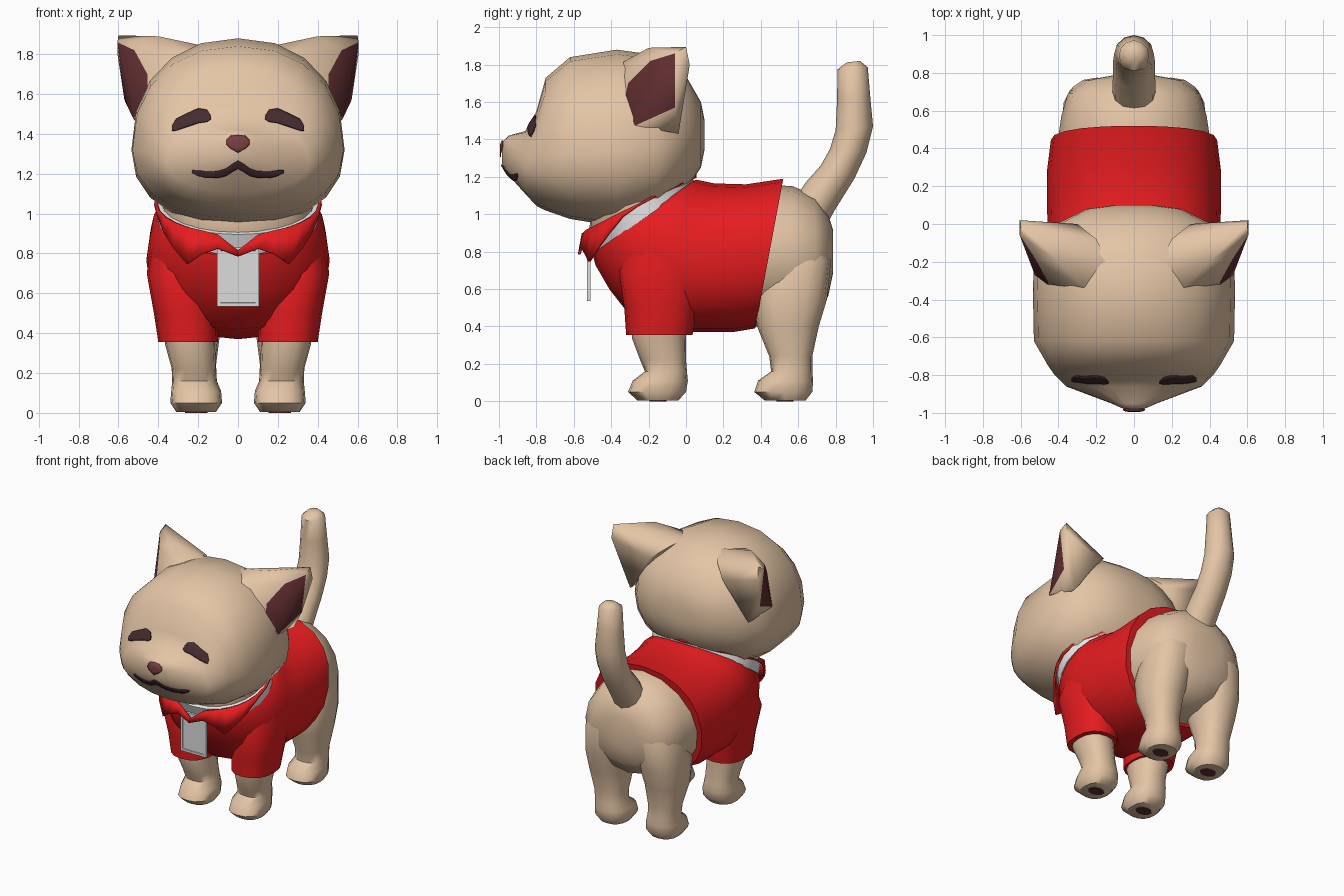
import bpy, bmesh, math
from mathutils import Vector
from mathutils.bvhtree import BVHTree


def material(name, r, g, b):
    m = bpy.data.materials.new(name)
    m.diffuse_color = (r, g, b, 1)
    return m


TAN = material("tan fur", 0.78, 0.56, 0.38)
RED = material("red cloth", 0.80, 0.012, 0.014)
WHITE = material("white cloth", 0.82, 0.82, 0.82)
GREY = material("grey badge", 0.72, 0.72, 0.72)
INNER = material("inner ear brown", 0.12, 0.027, 0.03)
NOSE = material("nose pink", 0.19, 0.05, 0.055)
DARK = material("dark brown", 0.06, 0.025, 0.03)


def finish(name, bm, mats, angle=50):
    bmesh.ops.recalc_face_normals(bm, faces=bm.faces)
    me = bpy.data.meshes.new(name)
    bm.to_mesh(me)
    bm.free()
    for m in mats:
        me.materials.append(m)
    for p in me.polygons:
        p.use_smooth = True
    me.set_sharp_from_angle(angle=math.radians(angle))
    ob = bpy.data.objects.new(name, me)
    bpy.context.collection.objects.link(ob)
    return ob


def solidify(ob, t):
    mod = ob.modifiers.new("thickness", "SOLIDIFY")
    mod.thickness = t
    mod.offset = 0


def ring_point(a, b, hw, ang, cx=0, wide=0.5, p=1.0):
    """Point of a rounded section running from a to b, both (y, z)."""
    a, b = Vector(a), Vector(b)
    m = a.lerp(b, wide)
    c, s = math.cos(ang), math.sin(ang)
    k = abs(c) ** p
    q = m + ((a if c > 0 else b) - m) * k
    return Vector((cx + hw * math.copysign(abs(s) ** p, s), q.x, q.y))


def loft(name, rings, mat, n=16, caps=True, p=1.0):
    """rings: (a, b, half width, centre x, widest fraction)"""
    bm = bmesh.new()
    rows = []
    for r in rings:
        a, b, hw = r[:3]
        cx = r[3] if len(r) > 3 else 0
        wide = r[4] if len(r) > 4 else 0.5
        rows.append([bm.verts.new(ring_point(a, b, hw, 2 * math.pi * i / n, cx, wide, p))
                     for i in range(n)])
    for u, v in zip(rows, rows[1:]):
        for i in range(n):
            j = (i + 1) % n
            bm.faces.new((u[i], u[j], v[j], v[i]))
    if caps:
        bm.faces.new(rows[0])
        bm.faces.new(rows[-1])
    return finish(name, bm, [mat])


# head: sections along y (y, bottom, top, half width, widest height)
HEAD = [(-0.985, 1.27, 1.385, 0.04, 1.35), (-0.95, 1.21, 1.42, 0.12, 1.31),
        (-0.86, 1.11, 1.445, 0.36, 1.26), (-0.80, 1.045, 1.55, 0.42, 1.28),
        (-0.75, 1.02, 1.73, 0.455, 1.31), (-0.62, 0.975, 1.84, 0.53, 1.32),
        (-0.37, 0.935, 1.88, 0.535, 1.32), (-0.15, 0.99, 1.85, 0.53, 1.35),
        (0.0, 1.13, 1.74, 0.41, 1.42), (0.08, 1.25, 1.60, 0.25, 1.43),
        (0.10, 1.35, 1.50, 0.10, 1.43)]
head = loft("head", [((y, t), (y, b), hw, 0, (t - w) / (t - b)) for y, b, t, hw, w in HEAD],
            TAN, n=20, p=0.9)

# ears: hulls, the first six points frame the dark opening
EAR = [(0.525, -0.27, 1.475), (0.455, -0.33, 1.59), (0.455, -0.31, 1.70),
       (0.52, -0.19, 1.82), (0.605, -0.06, 1.86), (0.57, -0.06, 1.57),
       (0.40, -0.20, 1.89), (0.60, 0.0, 1.895), (0.605, 0.02, 1.80), (0.49, -0.04, 1.43),
       (0.30, 0.0, 1.72), (0.14, -0.20, 1.835), (0.24, -0.36, 1.80), (0.42, -0.33, 1.50),
       (0.20, -0.08, 1.80)]
for s, side in ((1, "right"), (-1, "left")):
    bm = bmesh.new()
    vs = [bm.verts.new((x * s, y, z)) for x, y, z in EAR]
    opening = set(vs[:6])
    bmesh.ops.convex_hull(bm, input=vs)
    for f in bm.faces:
        f.material_index = int(all(v in opening for v in f.verts))
    finish(side + "_ear", bm, [TAN, INNER], 62)

# face details: thin plates laid on the head
tree = BVHTree.FromPolygons([v.co for v in head.data.vertices],
                            [p.vertices[:] for p in head.data.polygons])


def decal(name, cols, mat, steps=4, rows=4):
    """cols: (x, top z, bottom z) from one end to the other"""
    dense = []
    for c, d in zip(cols, cols[1:]):
        dense += [Vector(c).lerp(Vector(d), k / steps) for k in range(steps)]
    dense.append(Vector(cols[-1]))
    bm = bmesh.new()
    grid = []
    for x, t, b in dense:
        col = []
        for k in range(rows + 1):
            z = t + (b - t) * k / rows
            hit = tree.ray_cast(Vector((x, -2, z)), Vector((0, 1, 0)))[0]
            col.append(bm.verts.new((x, (hit.y if hit else -0.8) - 0.006, z)))
        grid.append(col)
    for u, v in zip(grid, grid[1:]):
        for k in range(rows):
            bm.faces.new((u[k], u[k + 1], v[k + 1], v[k]))
    solidify(finish(name, bm, [mat]), 0.006)


EYE = [(0.135, 1.49, 1.475), (0.155, 1.52, 1.462), (0.20, 1.528, 1.455),
       (0.26, 1.50, 1.435), (0.31, 1.475, 1.418), (0.33, 1.44, 1.415)]
MOUTH = [(0.03, 1.248, 1.21), (0.06, 1.225, 1.19), (0.10, 1.212, 1.18),
         (0.16, 1.21, 1.18), (0.20, 1.217, 1.19), (0.23, 1.217, 1.205)]
for s, side in ((1, "right"), (-1, "left")):
    decal(side + "_eye", [(x * s, t, b) for x, t, b in EYE], DARK)
decal("mouth", [(-x, t, b) for x, t, b in MOUTH[::-1]] + [(0, 1.265, 1.225)] + MOUTH, DARK)
decal("nose", [(-0.057, 1.37, 1.345), (-0.035, 1.39, 1.325), (0, 1.395, 1.305),
               (0.035, 1.39, 1.325), (0.057, 1.37, 1.345)], NOSE)

# torso and neck
loft("torso", [((0.785, 0.92), (0.785, 0.68), 0.12), ((0.76, 1.0), (0.76, 0.56), 0.26),
               ((0.69, 1.10), (0.69, 0.46), 0.35), ((0.57, 1.15), (0.57, 0.41), 0.385),
               ((0.42, 1.16), (0.38, 0.40), 0.41), ((0.2, 1.12), (0.2, 0.42), 0.41)], TAN)
loft("neck", [((0.0, 1.12), (-0.47, 0.83), 0.37), ((0.0, 1.22), (-0.52, 0.915), 0.385),
              ((-0.02, 1.27), (-0.50, 1.02), 0.40)], TAN, n=24)

# shirt body
loft("shirt", [((0.52, 1.19), (0.37, 0.39), 0.44), ((0.32, 1.16), (0.25, 0.37), 0.46),
               ((0.15, 1.165), (0.0, 0.37), 0.46), ((0.08, 1.18), (-0.27, 0.42), 0.455),
               ((0.055, 1.185), (-0.41, 0.60), 0.44), ((0.045, 1.18), (-0.485, 0.73), 0.41),
               ((0.04, 1.18), (-0.50, 0.79), 0.39)], RED, n=20, p=0.88)

# white inner collar band
loft("inner_collar", [((0.045, 1.165), (-0.495, 0.79), 0.405),
                      ((0.03, 1.21), (-0.535, 0.895), 0.405)], WHITE, n=24)

# red folded collar: (angle from the back, top offset, lower offset)
COLLAR = [(0, 0, -0.02), (40, 0, -0.015), (70, 0, -0.012), (90, 0, -0.015), (105, 0, -0.03),
          (118, 0, -0.08), (130, 0, -0.13), (143, 0, -0.185), (154, 0, -0.12),
          (166, -0.01, -0.08)]
cols = [(-a, u, d) for a, u, d in COLLAR[:0:-1]] + COLLAR
tip = (180, -0.085, -0.115)
bm = bmesh.new()
strip = []
for a, up, low in [tip] + cols + [tip]:
    q = ring_point((0.05, 1.215), (-0.56, 0.90), 0.413, math.radians(a))
    flare = 1.0 + 0.12 * abs(low)
    strip.append((bm.verts.new(q + Vector((0, 0, up))),
                  bm.verts.new((q.x * flare, q.y + low * 0.1, q.z + low))))
for (a, b), (c, d) in zip(strip, strip[1:]):
    bm.faces.new((a, b, d, c))
solidify(finish("collar", bm, [RED], 35), 0.014)

# badge with a framed front
bm = bmesh.new()
bmesh.ops.create_cube(bm, size=1)
for v in bm.verts:
    v.co = (v.co.x * 0.212, -0.52 + v.co.y * 0.018, 0.683 + v.co.z * 0.296)
bm.normal_update()
front = [f for f in bm.faces if f.normal.y < -0.9]
bmesh.ops.inset_individual(bm, faces=front, thickness=0.024)
bmesh.ops.inset_individual(bm, faces=front, thickness=0.003, depth=-0.005)
finish("badge", bm, [GREY], 20)

# legs: (z, front y, back y, centre x, half width)
FRONT_LEG = [(0.005, -0.26, -0.04, 0.21, 0.10), (0.05, -0.31, 0.0, 0.21, 0.13),
             (0.11, -0.285, 0.01, 0.21, 0.125), (0.16, -0.22, 0.005, 0.218, 0.112),
             (0.22, -0.245, 0.0, 0.222, 0.11), (0.34, -0.29, 0.0, 0.24, 0.125),
             (0.45, -0.29, 0.0, 0.25, 0.13)]
BACK_LEG = [(0.005, 0.42, 0.64, 0.21, 0.10), (0.05, 0.365, 0.675, 0.21, 0.13),
            (0.11, 0.385, 0.68, 0.21, 0.125), (0.16, 0.455, 0.675, 0.218, 0.112),
            (0.24, 0.445, 0.675, 0.222, 0.112), (0.40, 0.38, 0.71, 0.23, 0.14),
            (0.55, 0.36, 0.755, 0.222, 0.16), (0.75, 0.40, 0.775, 0.195, 0.17),
            (0.95, 0.46, 0.72, 0.14, 0.14)]
SLEEVE = [(0.355, -0.32, 0.035, 0.25, 0.15), (0.50, -0.33, 0.06, 0.262, 0.16),
          (0.70, -0.36, 0.10, 0.30, 0.158), (0.92, -0.28, 0.10, 0.30, 0.125)]
for s, side in ((1, "right"), (-1, "left")):
    for name, rings, mat in (("front_leg", FRONT_LEG, TAN), ("back_leg", BACK_LEG, TAN),
                             ("sleeve", SLEEVE, RED)):
        loft(side + "_" + name, [((f, z), (b, z), hw, cx * s) for z, f, b, cx, hw in rings],
             mat, p=0.85)
    # paw pads
    for name, y in (("front", -0.15), ("back", 0.53)):
        loft(side + "_" + name + "_pad", [((y - 0.045, z), (y + 0.045, z), 0.06, 0.21 * s)
                                          for z in (0.0, 0.007)], INNER, n=10)

# tail
loft("tail", [((0.58, 1.08), (0.75, 0.94), 0.115), ((0.64, 1.17), (0.80, 1.03), 0.115),
              ((0.72, 1.26), (0.90, 1.19), 0.11), ((0.77, 1.35), (0.965, 1.33), 0.11),
              ((0.80, 1.45), (1.0, 1.47), 0.105), ((0.808, 1.62), (0.985, 1.63), 0.092),
              ((0.81, 1.775), (0.972, 1.785), 0.08), ((0.86, 1.812), (0.93, 1.82), 0.04)],
     TAN, n=12)
